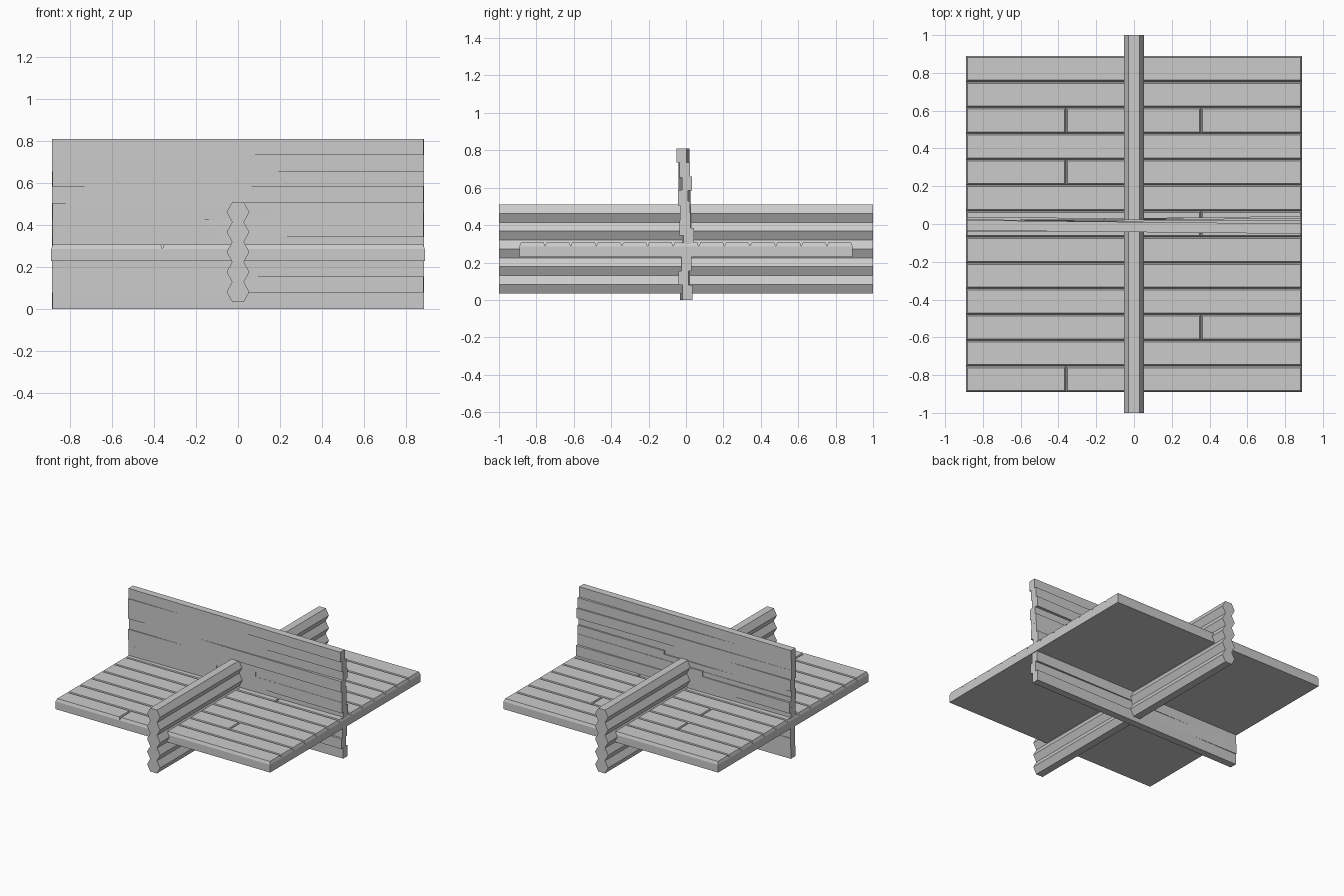
import bpy, bmesh, math
from mathutils import Matrix

if "Cube" in bpy.data.objects:
    bpy.data.objects.remove(bpy.data.objects["Cube"])


def finish(bm, name):
    bmesh.ops.remove_doubles(bm, verts=bm.verts, dist=1e-5)
    bmesh.ops.recalc_face_normals(bm, faces=bm.faces)
    me = bpy.data.meshes.new(name)
    bm.to_mesh(me)
    bm.free()
    ob = bpy.data.objects.new(name, me)
    bpy.context.collection.objects.link(ob)
    return ob


# Floor: bevelled plank tops on a flat slab
H, N = 0.89, 13
BOTTOM, EDGE, TOP, BEV = 0.23, 0.287, 0.308, 0.008
bm = bmesh.new()


def ring(x0, x1, y0, y1, z):
    return [bm.verts.new((x, y, z)) for x, y in ((x0, y0), (x1, y0), (x1, y1), (x0, y1))]


def bridge(a, b):
    for i in range(4):
        j = (i + 1) % 4
        bm.faces.new((a[i], a[j], b[j], b[i]))


seams = {0: [-0.36], 2: [0.355], 6: [0.355], 8: [-0.36], 10: [-0.36, 0.355]}
w = 2 * H / N
for i in range(N):
    y0, y1 = -H + i * w, -H + (i + 1) * w
    xs = [-H] + seams.get(i, []) + [H]
    for x0, x1 in zip(xs, xs[1:]):
        low = ring(x0, x1, y0, y1, EDGE)
        top = ring(x0 + BEV, x1 - BEV, y0 + BEV, y1 - BEV, TOP)
        bridge(low, top)
        bm.faces.new(top)
base = ring(-H, H, -H, H, BOTTOM)
bridge(base, ring(-H, H, -H, H, EDGE))
bm.faces.new(base[::-1])
finish(bm, "plank_floor")

# Log wall: five stacked hexagonal logs, one continuous profile
Z0, STEP, LOGS = 0.035, 0.095, 5
side = [(0.028, Z0)]
for i in range(LOGS):
    side += [(0.054, Z0 + (i + 0.5) * STEP), (0.028, Z0 + (i + 1) * STEP)]
profile = side + [(-x, z) for x, z in reversed(side)]
bm = bmesh.new()
a = [bm.verts.new((x, -1, z)) for x, z in profile]
b = [bm.verts.new((x, 1, z)) for x, z in profile]
bm.faces.new(a)
bm.faces.new(b[::-1])
for i in range(len(a)):
    j = (i + 1) % len(a)
    bm.faces.new((a[i], b[i], b[j], a[j]))
finish(bm, "log_wall")

# Board wall: rough boards, each (x0, x1, z0, z1, y, yaw)
L = 0.885
boards = [
    (-L, L, 0.000, 0.080, 0.002, 0.008),
    (-L, L, 0.080, 0.155, -0.006, -0.008),
    (-L, L, 0.155, 0.235, 0.000, 0.004),
    (-L, L, 0.230, 0.305, 0.002, -0.004),
    (-L, L, 0.305, 0.385, 0.004, 0.012),
    (-L, L, 0.345, 0.425, 0.002, -0.010),
    (-L, -0.16, 0.385, 0.460, -0.004, 0.006),
    (-0.16, L, 0.385, 0.465, 0.000, -0.008),
    (-L, 0.165, 0.425, 0.505, -0.006, 0.010),
    (0.165, L, 0.460, 0.530, -0.004, -0.006),
    (-L, L, 0.505, 0.588, -0.010, -0.008),
    (-L, L, 0.585, 0.660, -0.004, 0.010),
    (-L, L, 0.655, 0.735, -0.010, 0.004),
    (-L, L, 0.735, 0.810, -0.016, -0.010),
]
for n, (x0, x1, z0, z1, y, yaw) in enumerate(boards):
    bm = bmesh.new()
    size = Matrix.Diagonal((x1 - x0, 0.054, z1 - z0, 1))
    place = Matrix.Translation(((x0 + x1) / 2, y, (z0 + z1) / 2))
    bmesh.ops.create_cube(bm, size=1, matrix=place @ Matrix.Rotation(yaw, 4, 'Z') @ size)
    finish(bm, f"wall_board_{n + 1}")
